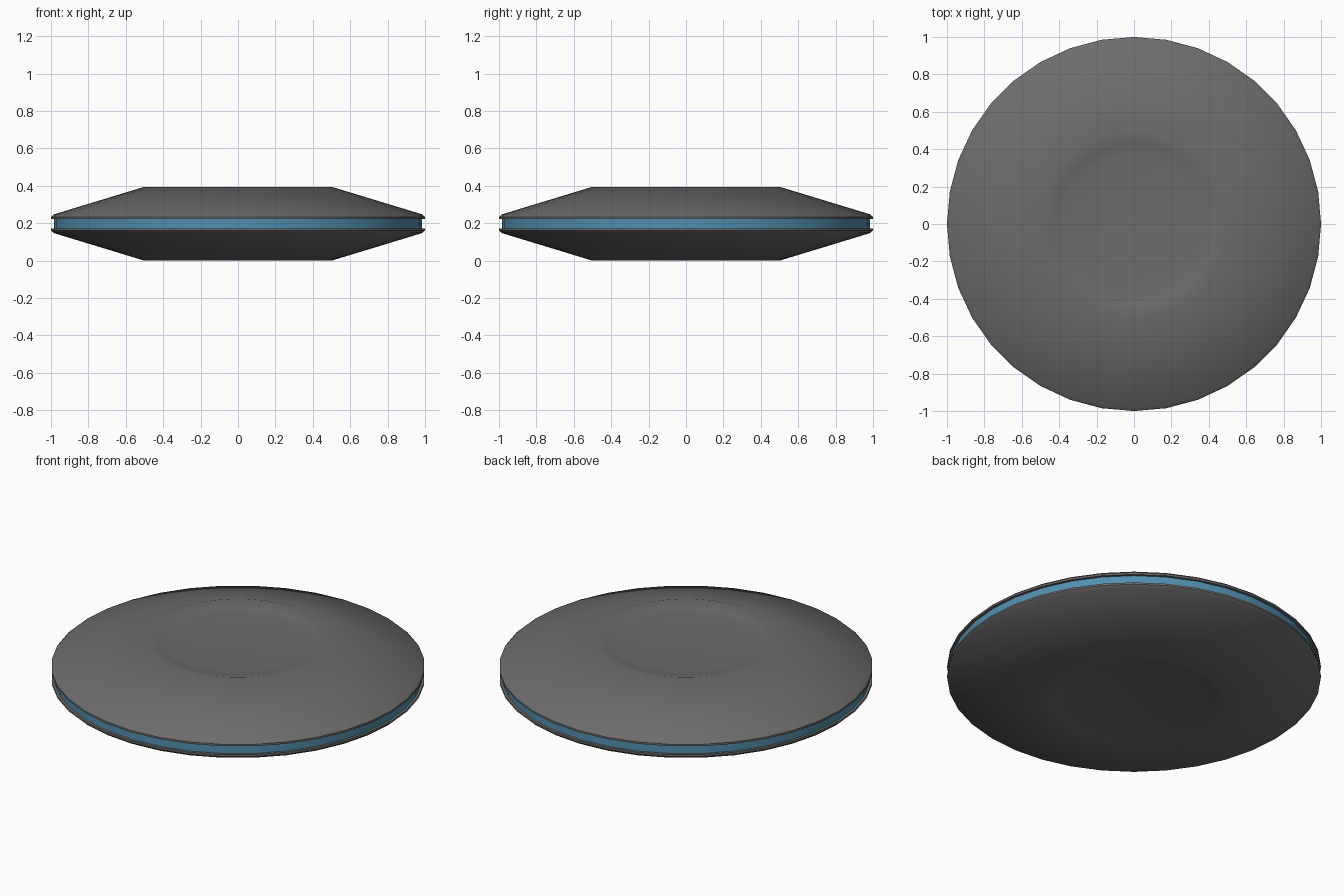
import bpy, bmesh, math

if "Cube" in bpy.data.objects:
    bpy.data.objects.remove(bpy.data.objects["Cube"])

SIDES = 36
MID = 0.1975  # height of the mirror plane


def material(name, rgb):
    m = bpy.data.materials.new(name)
    m.diffuse_color = (*rgb, 1.0)
    m.use_nodes = True
    m.node_tree.nodes["Principled BSDF"].inputs["Base Color"].default_value = m.diffuse_color
    return m


def lathe(name, profile, mat, sharp=35):
    """Revolve (radius, height) points around z; radius 0 makes a pole."""
    bm = bmesh.new()
    rings = []
    for r, z in profile:
        if r == 0:
            rings.append([bm.verts.new((0, 0, z))] * SIDES)
        else:
            rings.append([bm.verts.new((r * math.cos(2 * math.pi * i / SIDES),
                                        r * math.sin(2 * math.pi * i / SIDES), z))
                          for i in range(SIDES)])
    # vertices sit on multiples of 10 degrees
    for a, b in zip(rings, rings[1:]):
        for i in range(SIDES):
            j = (i + 1) % SIDES
            bm.faces.new(list(dict.fromkeys((a[i], a[j], b[j], b[i]))))
    bmesh.ops.recalc_face_normals(bm, faces=bm.faces)
    me = bpy.data.meshes.new(name)
    bm.to_mesh(me)
    bm.free()
    me.materials.append(mat)
    ob = bpy.data.objects.new(name, me)
    bpy.context.collection.objects.link(ob)
    bpy.ops.object.select_all(action='DESELECT')
    ob.select_set(True)
    bpy.context.view_layer.objects.active = ob
    bpy.ops.object.shade_smooth_by_angle(angle=math.radians(sharp))
    return ob


grey = material("hull grey", (0.150, 0.150, 0.150))
blue = material("band blue", (0.085, 0.275, 0.430))

# Upper half of the hull: dished centre, sloping cone, bevelled lip
# (heights measured from the middle plane)
half = [(0, 0.174), (0.37, 0.174), (0.43, 0.180), (0.5, 0.1975),
        (0.985, 0.050), (1.0, 0.036), (1.0, 0.025), (0.985, 0.025)]

# One continuous closed hull, the lower half mirrored from the upper;
# the recessed wall between the lips is the blue band
profile = [(r, MID + h) for r, h in half] + [(r, MID - h) for r, h in reversed(half)]
hull = lathe("saucer_hull", profile, grey)
hull.data.materials.append(blue)
for f in hull.data.polygons:
    if abs(f.center.z - MID) < 0.01:
        f.material_index = 1
